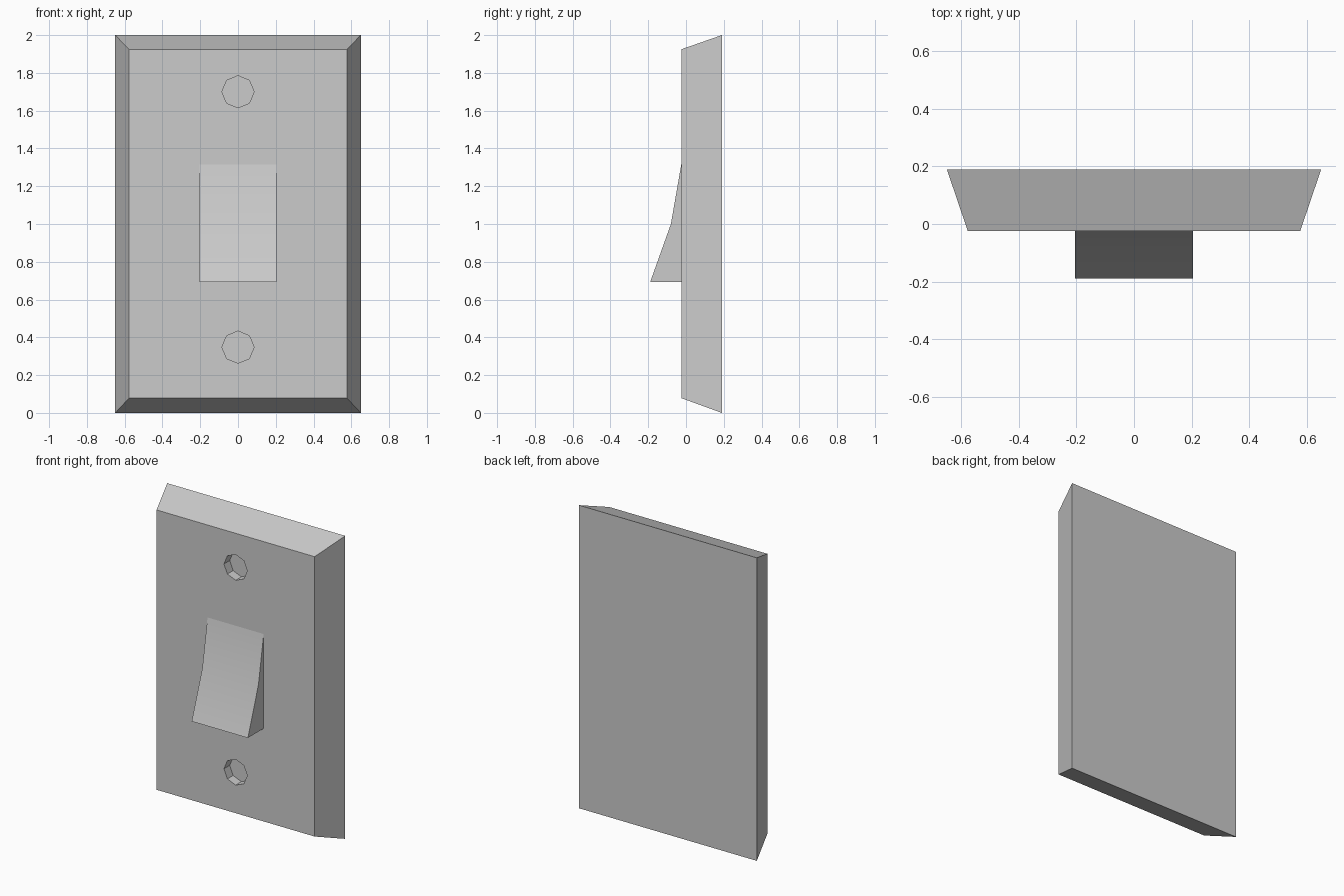
import bpy, bmesh, math
from mathutils import Matrix

if "Cube" in bpy.data.objects:
    bpy.data.objects.remove(bpy.data.objects["Cube"])

FRONT, BACK = -0.025, 0.19


def make_object(name, bm):
    bmesh.ops.recalc_face_normals(bm, faces=bm.faces)
    mesh = bpy.data.meshes.new(name)
    bm.to_mesh(mesh)
    bm.free()
    obj = bpy.data.objects.new(name, mesh)
    bpy.context.collection.objects.link(obj)
    return obj


def rectangle(bm, half_width, z0, z1, y):
    return [bm.verts.new((x, y, z)) for x, z in
            ((-half_width, z0), (half_width, z0), (half_width, z1), (-half_width, z1))]


# Wall plate: larger back, smaller front, sloped rim
bm = bmesh.new()
back = rectangle(bm, 0.65, 0.0, 2.0, BACK)
front = rectangle(bm, 0.577, 0.078, 1.925, FRONT)
bm.faces.new(back)
bm.faces.new(front)
for i in range(4):
    j = (i + 1) % 4
    bm.faces.new((back[i], back[j], front[j], front[i]))
plate = make_object("wall_plate", bm)

# Octagonal screw recesses
for label, z in (("lower", 0.348), ("upper", 1.70)):
    bm = bmesh.new()
    bmesh.ops.create_cone(bm, cap_ends=True, segments=8, radius1=0.085, radius2=0.085,
                          depth=0.12, matrix=Matrix.Translation((0, FRONT, z))
                          @ Matrix.Rotation(math.pi / 2, 4, 'X'))
    cutter = make_object(label + "_screw_hole_cutter", bm)
    cutter.hide_render = True
    cutter.hide_set(True)
    cut = plate.modifiers.new(label + "_screw_hole", 'BOOLEAN')
    cut.operation = 'DIFFERENCE'
    cut.solver = 'EXACT'
    cut.object = cutter

# Rocker: side profile (y, z) extruded across x
profile = [(FRONT, 1.315), (-0.08, 1.0), (-0.19, 0.692), (FRONT, 0.692)]
bm = bmesh.new()
side = bm.faces.new([bm.verts.new((-0.205, y, z)) for y, z in profile])
ext = bmesh.ops.extrude_face_region(bm, geom=[side], use_keep_orig=True)
bmesh.ops.translate(bm, vec=(0.41, 0, 0),
                    verts=[v for v in ext["geom"] if isinstance(v, bmesh.types.BMVert)])
rocker = make_object("rocker_switch", bm)

# Smooth only the shallow bend of the rocker
bpy.ops.object.select_all(action='DESELECT')
rocker.select_set(True)
bpy.context.view_layer.objects.active = rocker
bpy.ops.object.shade_smooth_by_angle(angle=math.radians(30))
